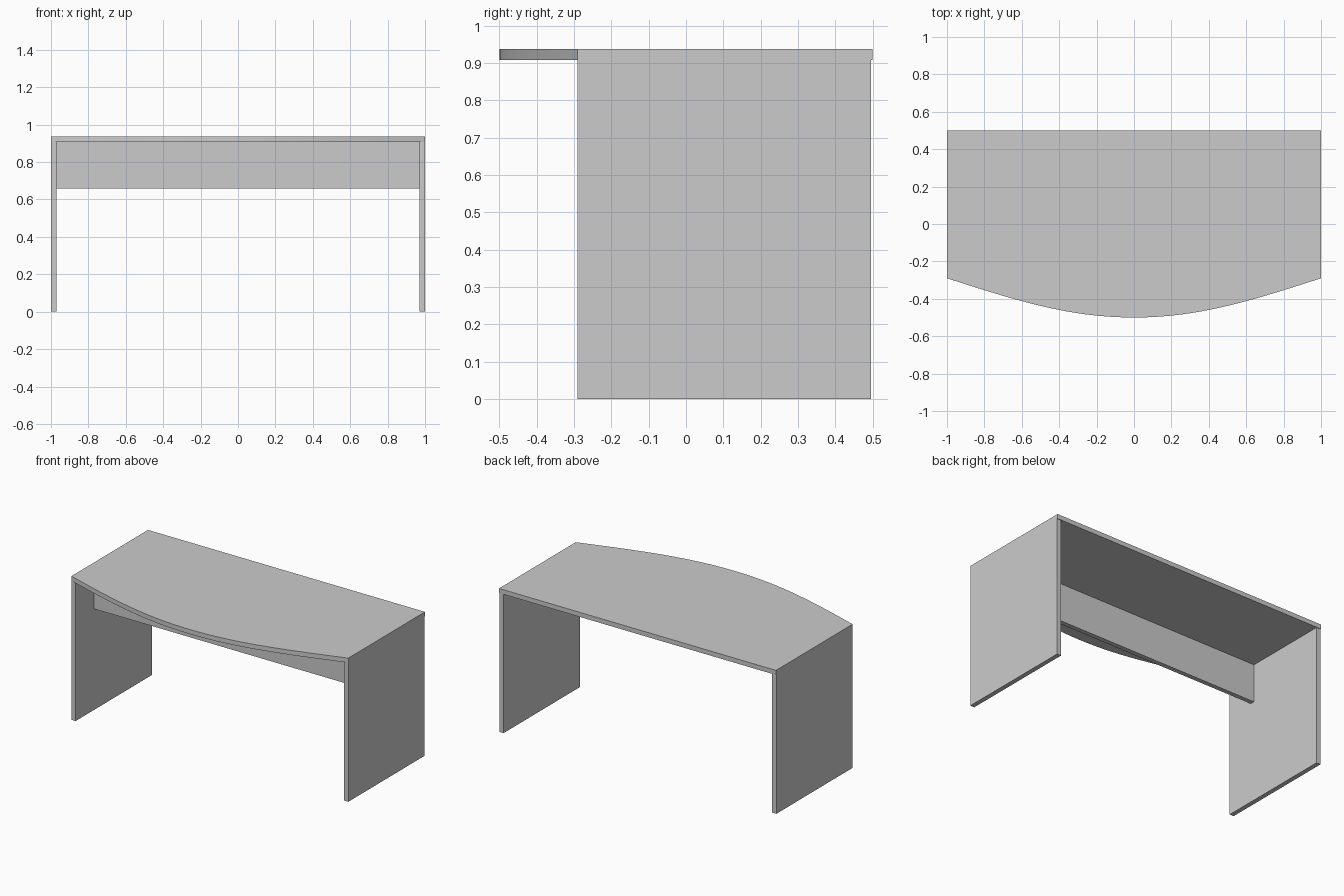
import bpy
import bmesh
import math
from mathutils import Vector
from mathutils.geometry import interpolate_bezier

cube = bpy.data.objects.get("Cube")
if cube:
    bpy.data.objects.remove(cube, do_unlink=True)

grey = bpy.data.materials.new("light grey")
grey.use_nodes = True
colour = (0.6, 0.6, 0.6, 1)
grey.diffuse_color = colour
grey.node_tree.nodes["Principled BSDF"].inputs["Base Color"].default_value = colour


def prism(name, outline, bottom, top):
    """Extrude a counter-clockwise xy outline between two heights."""
    bm = bmesh.new()
    face = bm.faces.new([bm.verts.new((x, y, bottom)) for x, y in outline])
    moved = bmesh.ops.extrude_face_region(bm, geom=[face])["geom"]
    bmesh.ops.translate(bm, vec=(0, 0, top - bottom),
                        verts=[v for v in moved if isinstance(v, bmesh.types.BMVert)])
    bmesh.ops.recalc_face_normals(bm, faces=bm.faces)
    mesh = bpy.data.meshes.new(name)
    bm.to_mesh(mesh)
    bm.free()
    mesh.materials.append(grey)
    obj = bpy.data.objects.new(name, mesh)
    bpy.context.collection.objects.link(obj)
    return obj


def board(name, x0, x1, y0, y1, z0, z1):
    return prism(name, [(x0, y0), (x1, y0), (x1, y1), (x0, y1)], z0, z1)


TOP, UNDER, SIDE = 0.938, 0.908, 0.03
FRONT, BACK = -0.29, 0.5

# Desktop with a bowed front edge, straight at the ends
half = [(p.x, p.y) for p in interpolate_bezier(
    Vector((-1, FRONT)), Vector((-0.6, -0.42)),
    Vector((-0.33, -0.5)), Vector((0, -0.5)), 17)]
bow = half + [(-x, y) for x, y in reversed(half[:-1])]
desktop = prism("desktop", bow + [(1, BACK), (-1, BACK)], UNDER, TOP)
bpy.ops.object.select_all(action="DESELECT")
desktop.select_set(True)
bpy.context.view_layer.objects.active = desktop
bpy.ops.object.shade_smooth_by_angle(angle=math.radians(30))

# Slab legs at both ends
board("left_leg", 1 - SIDE, 1, FRONT, 0.496, 0, UNDER)
board("right_leg", -1, SIDE - 1, FRONT, 0.496, 0, UNDER)

# Modesty panel between the legs
board("modesty_panel", SIDE - 1, 1 - SIDE, -0.1, -0.07, 0.66, UNDER)
